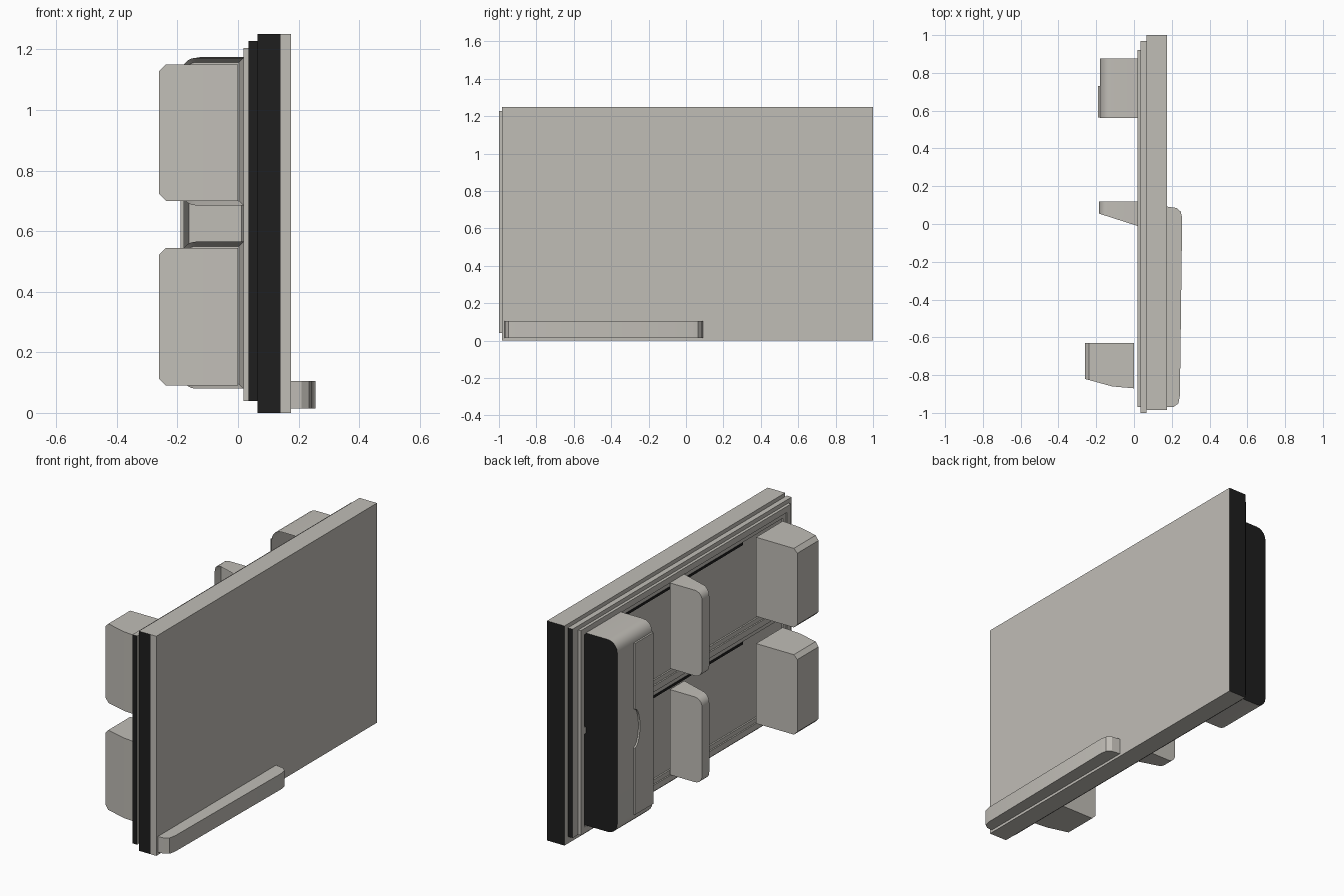
import bpy, bmesh, math
from mathutils import Vector

if "Cube" in bpy.data.objects:
    bpy.data.objects.remove(bpy.data.objects["Cube"])


def material(name, rgb):
    m = bpy.data.materials.new(name)
    m.use_nodes = True
    m.diffuse_color = (*rgb, 1)
    m.node_tree.nodes["Principled BSDF"].inputs["Base Color"].default_value = (*rgb, 1)
    return m


GREY = material("warm grey", (0.53, 0.51, 0.47))
BLACK = material("black", (0.013, 0.013, 0.013))


def prism(axis, pts, a, b):
    """Extrude a 2D outline along one axis from a to b."""
    place = {"x": lambda p, t: (t, p[0], p[1]),
             "y": lambda p, t: (p[0], t, p[1]),
             "z": lambda p, t: (p[0], p[1], t)}[axis]
    bm = bmesh.new()
    low = [bm.verts.new(place(p, a)) for p in pts]
    high = [bm.verts.new(place(p, b)) for p in pts]
    bm.faces.new(low)
    bm.faces.new(high)
    for i in range(len(pts)):
        j = (i + 1) % len(pts)
        bm.faces.new((low[i], low[j], high[j], high[i]))
    bmesh.ops.recalc_face_normals(bm, faces=bm.faces)
    return bm


def box(x0, x1, y0, y1, z0, z1):
    return prism("z", [(x0, y0), (x1, y0), (x1, y1), (x0, y1)], z0, z1)


def bevel(bm, rule, size, segments):
    edges = [e for e in bm.edges if rule(*(v.co for v in e.verts))]
    bmesh.ops.bevel(bm, geom=edges, offset=size, segments=segments,
                    profile=0.5, affect="EDGES")
    bm.normal_update()


def hollow(bm, rim, depth):
    """Inset the face that looks most to the front and sink it."""
    bm.normal_update()
    face = min(bm.faces, key=lambda f: f.normal.y * f.calc_area())
    bmesh.ops.inset_region(bm, faces=[face], thickness=rim, use_even_offset=True)
    bmesh.ops.translate(bm, verts=face.verts, vec=Vector((0, depth, 0)))


def finish(name, bm, dark=None, smooth=False, mats=(GREY, BLACK)):
    bm.normal_update()
    for f in bm.faces:
        f.material_index = int(bool(dark and dark(f)))
    mesh = bpy.data.meshes.new(name)
    bm.to_mesh(mesh)
    bm.free()
    for m in mats:
        mesh.materials.append(m)
    ob = bpy.data.objects.new(name, mesh)
    bpy.context.collection.objects.link(ob)
    if smooth:
        bpy.ops.object.select_all(action="DESELECT")
        ob.select_set(True)
        bpy.context.view_layer.objects.active = ob
        bpy.ops.object.shade_smooth_by_angle(angle=math.radians(30))
    return ob


def ends(f):
    return abs(f.normal.y) > 0.9


# Outer slab: black ends, with a light strip along the outer front edge
slab = prism("z", [(0.065, -0.985), (0.14, -0.985), (0.175, -0.985),
                   (0.175, 1), (0.065, 1)], 0, 1.25)
finish("door_slab", slab, lambda f: ends(f) and f.calc_center_median().x < 0.14)

# Inner liner plate
finish("liner_plate", box(0.035, 0.065, -1, 0.97, 0.04, 1.228), ends)


# Raised rims around the two recessed panels
def rim(name, x, y0, y1, z0, z1, w):
    finish(name + "_bottom", box(x, 0.035, y0, y1, z0, z0 + w))
    finish(name + "_top", box(x, 0.035, y0, y1, z1 - w, z1))
    finish(name + "_front", box(x, 0.035, y0, y0 + w, z0 + w, z1 - w))
    finish(name + "_back", box(x, 0.035, y1 - w, y1, z0 + w, z1 - w))


rim("seal", 0.018, -0.97, 0.92, 0.04, 1.205, 0.035)
finish("seal_divider", box(0.018, 0.035, -0.935, 0.885, 0.605, 0.64))
for label, z0, z1 in (("lower", 0.075, 0.605), ("upper", 0.64, 1.17)):
    rim(label + "_panel_rim", 0.026, -0.935, 0.885, z0, z1, 0.025)
    # Dark gasket line under each rim
    finish(label + "_gasket_line", box(0.025, 0.034, -0.55, 0.6, z1 - 0.04, z1 - 0.026),
           mats=(BLACK,))

# Front bins, chamfered at the outer top and bottom edges
bin_outline = [(0, -0.87), (0, -0.63), (-0.26, -0.63), (-0.26, -0.82), (-0.115, -0.86)]
for label, z0, z1 in (("lower", 0.09, 0.545), ("upper", 0.70, 1.15)):
    bm = prism("z", bin_outline, z0, z1)
    bevel(bm, lambda a, b: max(a.x, b.x) < -0.25 and abs(a.z - b.z) < 0.01, 0.022, 1)
    finish(label + "_front_bin", bm)

# Middle brackets: wedges with rounded outer corners, hollow at the front
wedge = [(0.018, -0.01), (0.018, 0.12), (-0.185, 0.12), (-0.185, 0.055)]
for label, z0, z1 in (("lower", 0.08, 0.565), ("upper", 0.685, 1.172)):
    bm = prism("z", wedge, z0, z1)
    bevel(bm, lambda a, b: max(a.x, b.x) < -0.18 and abs(a.z - b.z) < 0.01, 0.045, 5)
    hollow(bm, 0.015, 0.04)
    finish(label + "_middle_bracket", bm, smooth=True)

# Tall compartment at the back, open toward the front
bm = box(-0.18, 0.03, 0.56, 0.875, 0.08, 1.175)
bevel(bm, lambda a, b: max(a.x, b.x) < -0.17 and abs(a.z - b.z) < 0.01, 0.06, 5)
hollow(bm, 0.018, 0.2)
finish("tall_compartment", bm, lambda f: f.normal.y > 0.9, smooth=True)

# Compartment cover with a round finger notch in its back edge
notch = [(0.73 - 0.045 * math.sin(math.pi * i / 10),
          0.63 - 0.11 * math.cos(math.pi * i / 10)) for i in range(11)]
cover = [(0.565, 0.14), (0.73, 0.14)] + notch + [(0.73, 1.115), (0.565, 1.115)]
finish("compartment_cover", prism("x", cover, -0.19, -0.179))

# Outer handle bar with rounded ends
bar = [(0.175, -0.97), (0.21, -0.968), (0.235, -0.95), (0.243, -0.91),
       (0.255, 0.03), (0.248, 0.065), (0.225, 0.085), (0.175, 0.092)]
finish("outer_handle", prism("z", bar, 0.015, 0.105), smooth=True)
